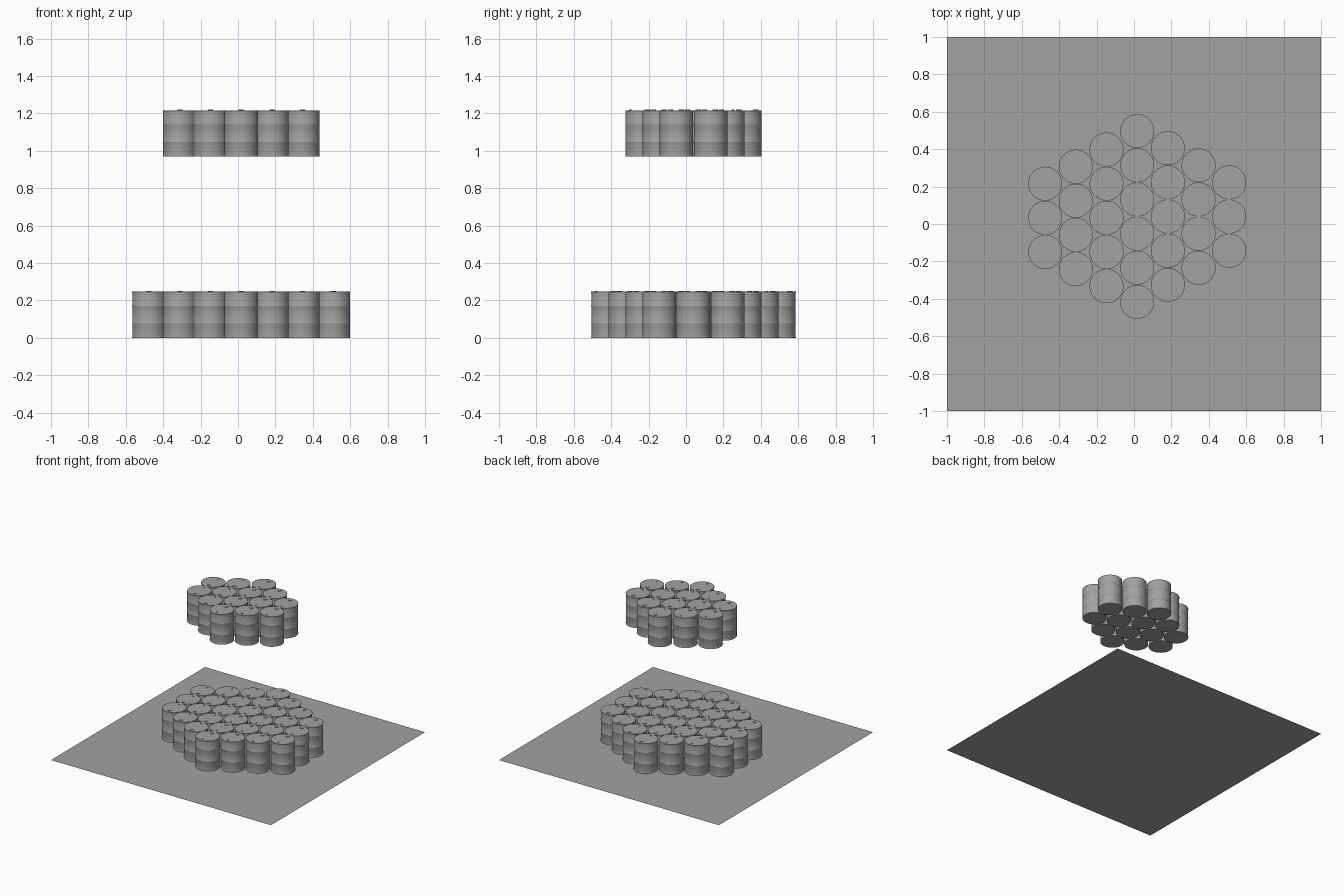
import bpy
import bmesh
import math
from mathutils import Matrix

cube = bpy.data.objects.get("Cube")
if cube:
    bpy.data.objects.remove(cube, do_unlink=True)

# Single grey material
grey = bpy.data.materials.new("plain grey")
grey.use_nodes = True
colour = (0.36, 0.36, 0.36, 1)
grey.diffuse_color = colour
grey.node_tree.nodes["Principled BSDF"].inputs["Base Color"].default_value = colour

SPACING = 0.1825                       # barrel to barrel along a column
STEP = SPACING * math.cos(math.pi / 6)  # column to column
BODY, RIM, HEIGHT = 0.0898, 0.091, 0.247


def finish(bm, name):
    bmesh.ops.recalc_face_normals(bm, faces=bm.faces)
    mesh = bpy.data.meshes.new(name)
    bm.to_mesh(mesh)
    bm.free()
    mesh.materials.append(grey)
    return mesh


def add_object(name, mesh, location=(0, 0, 0), turn=0):
    obj = bpy.data.objects.new(name, mesh)
    obj.location = location
    obj.rotation_euler.z = turn
    bpy.context.collection.objects.link(obj)
    return obj


# Barrel: a turned profile with end rims, two rolling hoops and two bungs
def barrel_mesh():
    profile = [(0, 0), (RIM, 0), (RIM, 0.005), (BODY, 0.007)]
    for hoop in (HEIGHT * 0.31, HEIGHT * 0.69):
        profile += [(BODY, hoop - 0.003), (RIM, hoop), (BODY, hoop + 0.003)]
    profile += [(BODY, HEIGHT - 0.007), (RIM, HEIGHT - 0.005), (RIM, HEIGHT), (0, HEIGHT)]
    bm = bmesh.new()
    verts = [bm.verts.new((r, 0, z)) for r, z in profile]
    edges = [bm.edges.new(pair) for pair in zip(verts, verts[1:])]
    bmesh.ops.spin(bm, geom=verts + edges, axis=(0, 0, 1), cent=(0, 0, 0),
                   angle=math.tau, steps=40, use_merge=True)
    bmesh.ops.remove_doubles(bm, verts=bm.verts, dist=0.0001)
    for radius, y in ((0.014, 0.059), (0.006, -0.064)):
        bmesh.ops.create_cone(bm, cap_ends=True, segments=14, radius1=radius,
                              radius2=radius, depth=0.006,
                              matrix=Matrix.Translation((0, y, HEIGHT + 0.001)))
    mesh = finish(bm, "barrel")
    mesh.polygons.foreach_set("use_smooth", [True] * len(mesh.polygons))
    mesh.set_sharp_from_angle(angle=math.radians(25))
    return mesh


# Hexagonal cluster: columns lose one barrel per step away from the middle
def cluster(name, mesh, reach, longest, base):
    for col in range(-reach, reach + 1):
        count = longest - abs(col)
        centre_y = 0.033 if col < 0 else 0.04
        for row in range(count):
            y = centre_y + (row - (count - 1) / 2) * SPACING
            add_object(f"{name}_barrel", mesh, (0.017 + col * 0.164, y, base),
                       math.pi if col < 0 else 0)


# Square ground sheet
bm = bmesh.new()
bmesh.ops.create_grid(bm, x_segments=1, y_segments=1, size=1)
add_object("floor_sheet", finish(bm, "floor_sheet"))

barrel = barrel_mesh()
cluster("lower", barrel, 3, 6, 0.0)
cluster("upper", barrel, 2, 4, 0.97)
